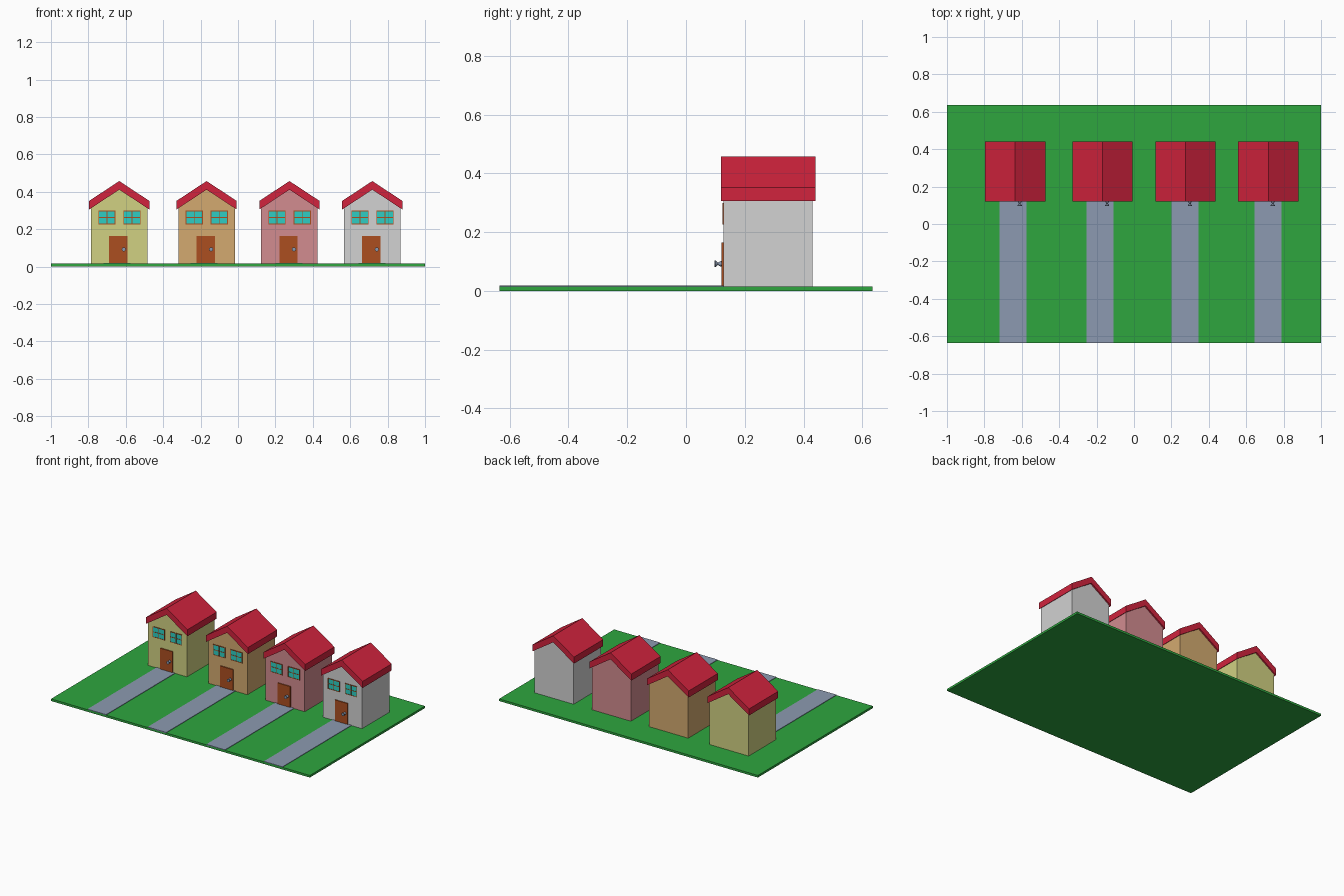
import bpy, bmesh, math

if "Cube" in bpy.data.objects:
    bpy.data.objects.remove(bpy.data.objects["Cube"])


def srgb(r, g, b):
    lin = [(c / 255 / 12.92) if c < 10 else ((c / 255 + 0.055) / 1.055) ** 2.4 for c in (r, g, b)]
    return (*lin, 1.0)


def material(name, *rgb):
    m = bpy.data.materials.new(name)
    m.diffuse_color = srgb(*rgb)
    m.use_nodes = True
    m.node_tree.nodes["Principled BSDF"].inputs["Base Color"].default_value = m.diffuse_color
    return m


GRASS = material("grass_green", 46, 166, 63)
ROOF = material("roof_red", 209, 35, 61)
PATH = material("path_blue_grey", 140, 154, 177)
WOOD = material("wood_brown", 172, 78, 32)
GLASS = material("glass_teal", 46, 206, 196)
WALLS = [
    ("yellow", material("wall_yellow", 209, 209, 130)),
    ("orange", material("wall_orange", 211, 170, 112)),
    ("pink", material("wall_pink", 210, 140, 144)),
    ("grey", material("wall_grey", 210, 210, 210)),
]


def finish(name, bm, mat):
    bmesh.ops.recalc_face_normals(bm, faces=bm.faces[:])
    me = bpy.data.meshes.new(name)
    bm.to_mesh(me)
    bm.free()
    me.materials.append(mat)
    ob = bpy.data.objects.new(name, me)
    bpy.context.collection.objects.link(ob)
    return ob


def add_prism(bm, profile, y0, y1):
    """Extrude an (x, z) outline from y0 to y1."""
    face = bm.faces.new([bm.verts.new((x, y0, z)) for x, z in profile])
    ext = bmesh.ops.extrude_face_region(bm, geom=[face])["geom"]
    moved = [v for v in ext if isinstance(v, bmesh.types.BMVert)]
    bmesh.ops.translate(bm, verts=moved, vec=(0, y1 - y0, 0))


def rect(x0, x1, z0, z1):
    return [(x0, z0), (x1, z0), (x1, z1), (x0, z1)]


def prisms(name, profiles, y0, y1, mat):
    bm = bmesh.new()
    for p in profiles:
        add_prism(bm, p, y0, y1)
    return finish(name, bm, mat)


def knob(name, x, z, mat):
    """Lathe a waisted knob around the y axis."""
    rings = [(0.097, 0.011), (0.101, 0.011), (0.109, 0.004), (0.117, 0.009), (0.123, 0.009)]
    n = 12
    bm = bmesh.new()
    loops = [[bm.verts.new((x + r * math.cos(2 * math.pi * i / n), y,
                            z + r * math.sin(2 * math.pi * i / n))) for i in range(n)]
             for y, r in rings]
    for a, b in zip(loops, loops[1:]):
        for i in range(n):
            j = (i + 1) % n
            bm.faces.new((a[i], a[j], b[j], b[i]))
    bm.faces.new(loops[0])
    bm.faces.new(loops[-1])
    return finish(name, bm, mat)


GROUND_TOP = 0.015
FRONT, BACK = 0.128, 0.431
HALF_WALL, HALF_ROOF = 0.151, 0.161
RIDGE, EAVE, THICK = 0.457, 0.351, 0.046
SLOPE = (RIDGE - EAVE) / HALF_ROOF

# Lawn
prisms("lawn", [rect(-1, 1, 0, GROUND_TOP)], -0.635, 0.635, GRASS)

for (label, wall), cx, path_x in zip(WALLS, (-0.635, -0.168, 0.275, 0.718),
                                     (-0.647, -0.182, 0.272, 0.716)):
    # Path to the door
    prisms(label + "_path", [rect(path_x - 0.072, path_x + 0.072, 0.012, 0.0185)],
           -0.635, FRONT, PATH)

    # Walls with gable
    apex = RIDGE - THICK
    side = apex - SLOPE * HALF_WALL
    prisms(label + "_walls", [[(cx - HALF_WALL, 0.012), (cx + HALF_WALL, 0.012),
                               (cx + HALF_WALL, side), (cx, apex), (cx - HALF_WALL, side)]],
           FRONT, BACK, wall)

    # Overhanging roof
    prisms(label + "_roof", [[(cx - HALF_ROOF, EAVE), (cx, RIDGE), (cx + HALF_ROOF, EAVE),
                              (cx + HALF_ROOF, EAVE - THICK), (cx, apex),
                              (cx - HALF_ROOF, EAVE - THICK)]], 0.119, 0.441, ROOF)

    # Door and knob
    dx = cx - 0.005
    prisms(label + "_door", [rect(dx - 0.049, dx + 0.049, 0.017, 0.164)], 0.121, FRONT + 0.002, WOOD)
    knob(label + "_door_knob", cx + 0.024, 0.092, PATH)

    # Windows: glass plates with thin frames and crossbars
    for side_name, off in (("left", -0.066), ("right", 0.068)):
        wx, z0, z1, hw, t = cx + off, 0.225, 0.299, 0.046, 0.004
        zm = (z0 + z1) / 2
        prisms(f"{label}_{side_name}_window_glass", [rect(wx - hw + 0.001, wx + hw - 0.001,
               z0 + 0.001, z1 - 0.001)], 0.1255, FRONT + 0.002, GLASS)
        prisms(f"{label}_{side_name}_window_frame", [
            rect(wx - hw, wx - hw + t, z0, z1), rect(wx + hw - t, wx + hw, z0, z1),
            rect(wx - hw + t, wx + hw - t, z0, z0 + t), rect(wx - hw + t, wx + hw - t, z1 - t, z1),
            rect(wx - t / 2, wx + t / 2, z0 + t, z1 - t),
            rect(wx - hw + t, wx - t / 2, zm - t / 2, zm + t / 2),
            rect(wx + t / 2, wx + hw - t, zm - t / 2, zm + t / 2),
        ], 0.124, FRONT + 0.001, WOOD)
